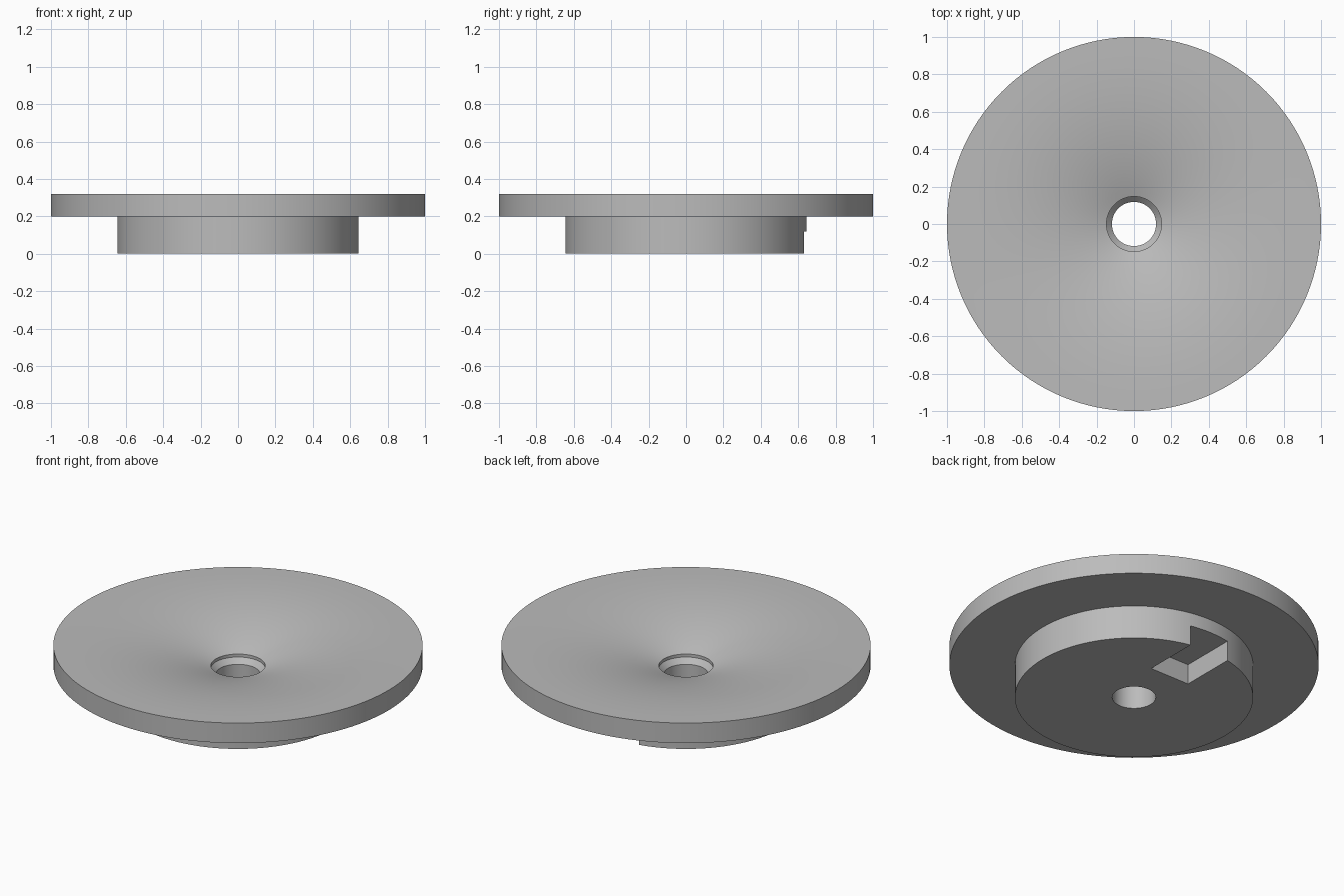
import bpy, bmesh, math

cube = bpy.data.objects.get("Cube")
if cube:
    bpy.data.objects.remove(cube, do_unlink=True)

grey = bpy.data.materials.new("plain_grey")
grey.use_nodes = True
colour = (0.5, 0.5, 0.5, 1)
grey.diffuse_color = colour
grey.node_tree.nodes["Principled BSDF"].inputs["Base Color"].default_value = colour

SEGMENTS = 128
RIM, HUB, SINK, BORE = 1.0, 0.645, 0.147, 0.118
TOP, FLANGE, SINK_Z = 0.32, 0.2, 0.198


def lathe(name, profile):
    """Revolve a closed (radius, height) outline about the z axis."""
    bm = bmesh.new()
    rings = []
    for i in range(SEGMENTS):
        a = 2 * math.pi * i / SEGMENTS
        rings.append([bm.verts.new((r * math.cos(a), r * math.sin(a), z)) for r, z in profile])
    n = len(profile)
    for i, ring in enumerate(rings):
        following = rings[(i + 1) % SEGMENTS]
        for j in range(n):
            k = (j + 1) % n
            bm.faces.new((ring[j], following[j], following[k], ring[k]))
    bmesh.ops.recalc_face_normals(bm, faces=bm.faces)
    mesh = bpy.data.meshes.new(name)
    bm.to_mesh(mesh)
    bm.free()
    obj = bpy.data.objects.new(name, mesh)
    bpy.context.collection.objects.link(obj)
    mesh.materials.append(grey)
    return obj


# Trumpet-shaped upper surface, level at the rim and steeper at the centre
STEPS = 20
dish = []
for i in range(STEPS + 1):
    r = RIM + (SINK - RIM) * i / STEPS
    drop = (TOP - SINK_Z) * ((RIM - r) / (RIM - SINK)) ** 2.5
    dish.append((r, TOP - drop))

# Flanged dish with hub and countersunk centre bore
outline = [(BORE, 0), (HUB, 0), (HUB, FLANGE), (RIM, FLANGE)] + dish
outline += [(SINK, 0.18), (BORE, 0.15)]
body = lathe("flanged_dish", outline)

# Rectangular slot in the back of the hub underside
bpy.ops.mesh.primitive_cube_add(size=1, location=(0, 0.55, 0))
cutter = bpy.context.object
cutter.name = "slot_cutter"
cutter.scale = (0.26, 0.5, 0.24)
cutter.data.materials.append(grey)
cutter.hide_render = True
cutter.hide_set(True)
slot = body.modifiers.new("slot", "BOOLEAN")
slot.operation = "DIFFERENCE"
slot.solver = "EXACT"
slot.object = cutter

# Apply the cut, then shade smooth with sharp edges kept
bpy.context.view_layer.objects.active = body
body.select_set(True)
bpy.ops.object.modifier_apply(modifier="slot")
bpy.data.objects.remove(cutter, do_unlink=True)
bpy.ops.object.shade_smooth_by_angle(angle=math.radians(25))
